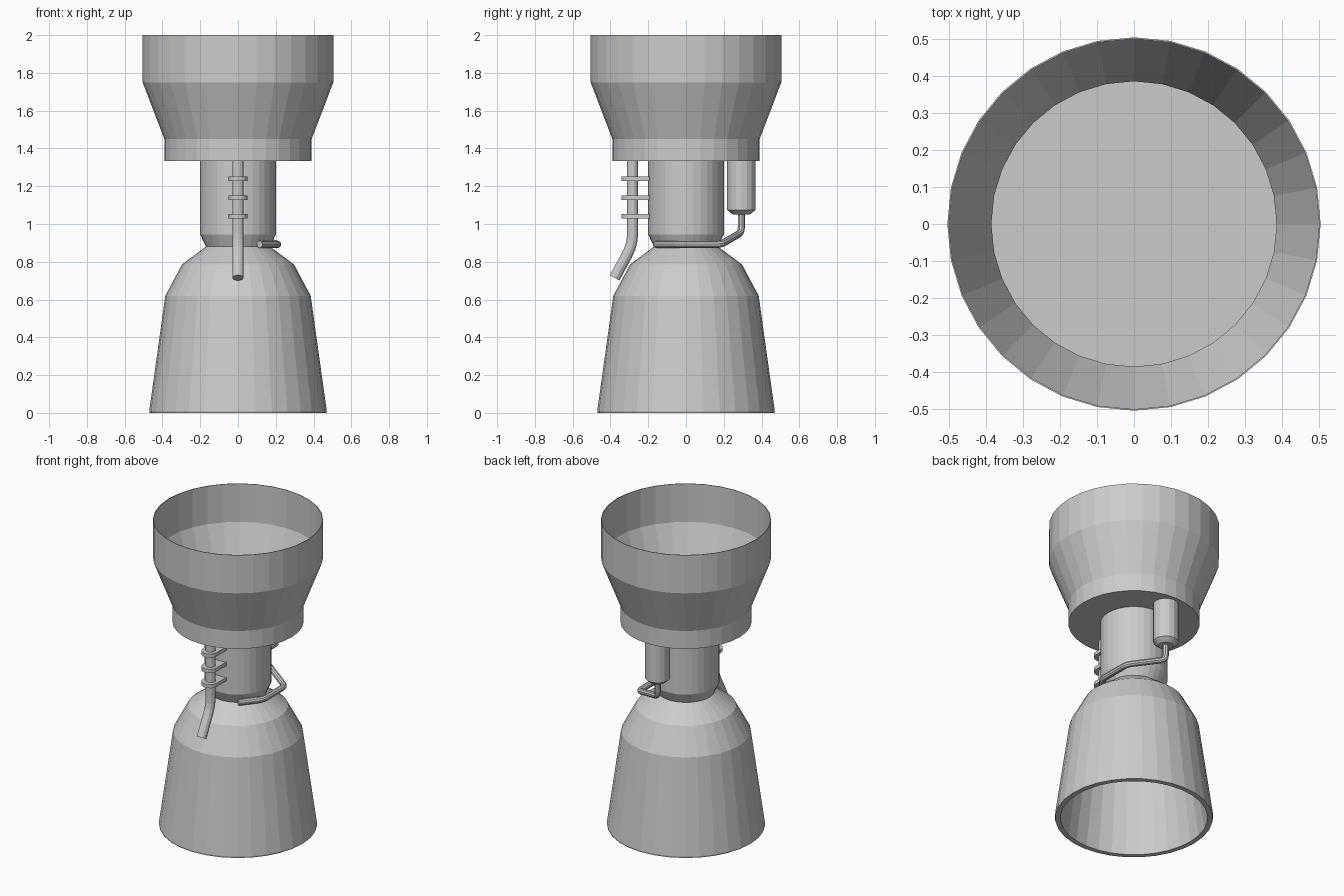
import bpy, bmesh, math
from mathutils import Vector, Matrix

old = bpy.data.objects.get("Cube")
if old:
    bpy.data.objects.remove(old, do_unlink=True)

GREY = (0.6, 0.6, 0.6, 1)
metal = bpy.data.materials.new("plain_grey_metal")
metal.use_nodes = True
metal.diffuse_color = GREY
metal.node_tree.nodes["Principled BSDF"].inputs["Base Color"].default_value = GREY


def finish(name, bm):
    bmesh.ops.recalc_face_normals(bm, faces=bm.faces)
    mesh = bpy.data.meshes.new(name)
    bm.to_mesh(mesh)
    bm.free()
    mesh.materials.append(metal)
    obj = bpy.data.objects.new(name, mesh)
    bpy.context.collection.objects.link(obj)
    return obj


def lathe(name, profile, sides=32, centre=(0, 0, 0)):
    """Turn a (radius, height) profile that starts and ends on the axis."""
    bm = bmesh.new()
    verts = [bm.verts.new((r, 0, z)) for r, z in profile]
    edges = [bm.edges.new(pair) for pair in zip(verts, verts[1:])]
    bmesh.ops.spin(bm, geom=verts + edges, cent=(0, 0, 0), axis=(0, 0, 1),
                   angle=math.tau, steps=sides, use_merge=False)
    bmesh.ops.remove_doubles(bm, verts=bm.verts, dist=0.0005)
    bmesh.ops.translate(bm, verts=bm.verts, vec=centre)
    return finish(name, bm)


def pipe(name, points, radius, bend, sides=12, steps=3):
    """Sweep a circle along a path whose corners are rounded."""
    pts = [Vector(p) for p in points]
    path = [pts[0]]
    for a, b, c in zip(pts, pts[1:], pts[2:]):
        start = b + (a - b).normalized() * bend
        end = b + (c - b).normalized() * bend
        for i in range(steps + 1):
            t = i / steps
            path.append(start.lerp(b, t).lerp(b.lerp(end, t), t))
    path.append(pts[-1])

    bm = bmesh.new()
    rings = []
    direction = (path[1] - path[0]).normalized()
    side = direction.orthogonal().normalized()
    for i, p in enumerate(path):
        tangent = (path[min(i + 1, len(path) - 1)] - path[max(i - 1, 0)]).normalized()
        side = (side - tangent * side.dot(tangent)).normalized()
        ring = []
        for k in range(sides):
            turn = Matrix.Rotation(math.tau * k / sides, 3, tangent)
            ring.append(bm.verts.new(p + turn @ side * radius))
        rings.append(ring)
    for low, high in zip(rings, rings[1:]):
        for k in range(sides):
            n = (k + 1) % sides
            bm.faces.new((low[k], low[n], high[n], high[k]))
    bm.faces.new(rings[0])
    bm.faces.new(rings[-1])
    return finish(name, bm)


def clamp(name, z, half_width=0.05, height=0.024):
    """Flat plate from the neck with a rounded end around the pipe."""
    bm = bmesh.new()
    outline = [(half_width, -0.185)]
    for k in range(9):
        a = math.pi * k / 8
        outline.append((half_width * math.cos(a), -0.292 - half_width * math.sin(a)))
    outline.append((-half_width, -0.185))
    face = bm.faces.new([bm.verts.new((x, y, z - height / 2)) for x, y in outline])
    top = bmesh.ops.extrude_face_region(bm, geom=[face])["geom"]
    bmesh.ops.translate(bm, vec=(0, 0, height),
                        verts=[v for v in top if isinstance(v, bmesh.types.BMVert)])
    return finish(name, bm)


# Open upper cup with a thin wall
WALL = 0.004
cup = [(0.39, 1.333), (0.39, 1.45), (0.505, 1.75), (0.505, 2.0)]
inner = [(r - WALL, z) for r, z in reversed(cup)]
inner[-1] = (0.39 - WALL, 1.333 + WALL)
lathe("upper_cup", [(0, 1.333)] + cup + inner + [(0, 1.333 + WALL)])

# Neck with a tapered foot
lathe("neck", [(0, 0.88), (0.17, 0.88), (0.2, 0.945), (0.2, 1.334), (0, 1.334)])

# Hollow nozzle bell
lathe("nozzle_bell", [(0, 0.88), (0.17, 0.88), (0.297, 0.785), (0.385, 0.62),
                      (0.47, 0.01), (0.468, 0), (0.437, 0), (0.353, 0.61),
                      (0.268, 0.765), (0.15, 0.855), (0, 0.855)])

# Front exhaust pipe held by three clamps
pipe("exhaust_pipe", [(0, -0.283, 1.335), (0, -0.283, 0.89), (0, -0.378, 0.715)],
     0.03, 0.06)
for i in range(3):
    clamp(f"pipe_clamp_{i + 1}", 1.04 + 0.1 * i)

# Rear canister and the feed line that wraps round the neck
lathe("canister", [(0, 1.05), (0.045, 1.05), (0.075, 1.075), (0.075, 1.334), (0, 1.334)],
      sides=16, centre=(0, 0.293, 0))
pipe("feed_line", [(0, 0.293, 1.06), (0, 0.293, 0.955), (0.21, 0.185, 0.892),
                   (0.21, -0.04, 0.892), (0.115, -0.16, 0.892)], 0.019, 0.03, sides=10)
